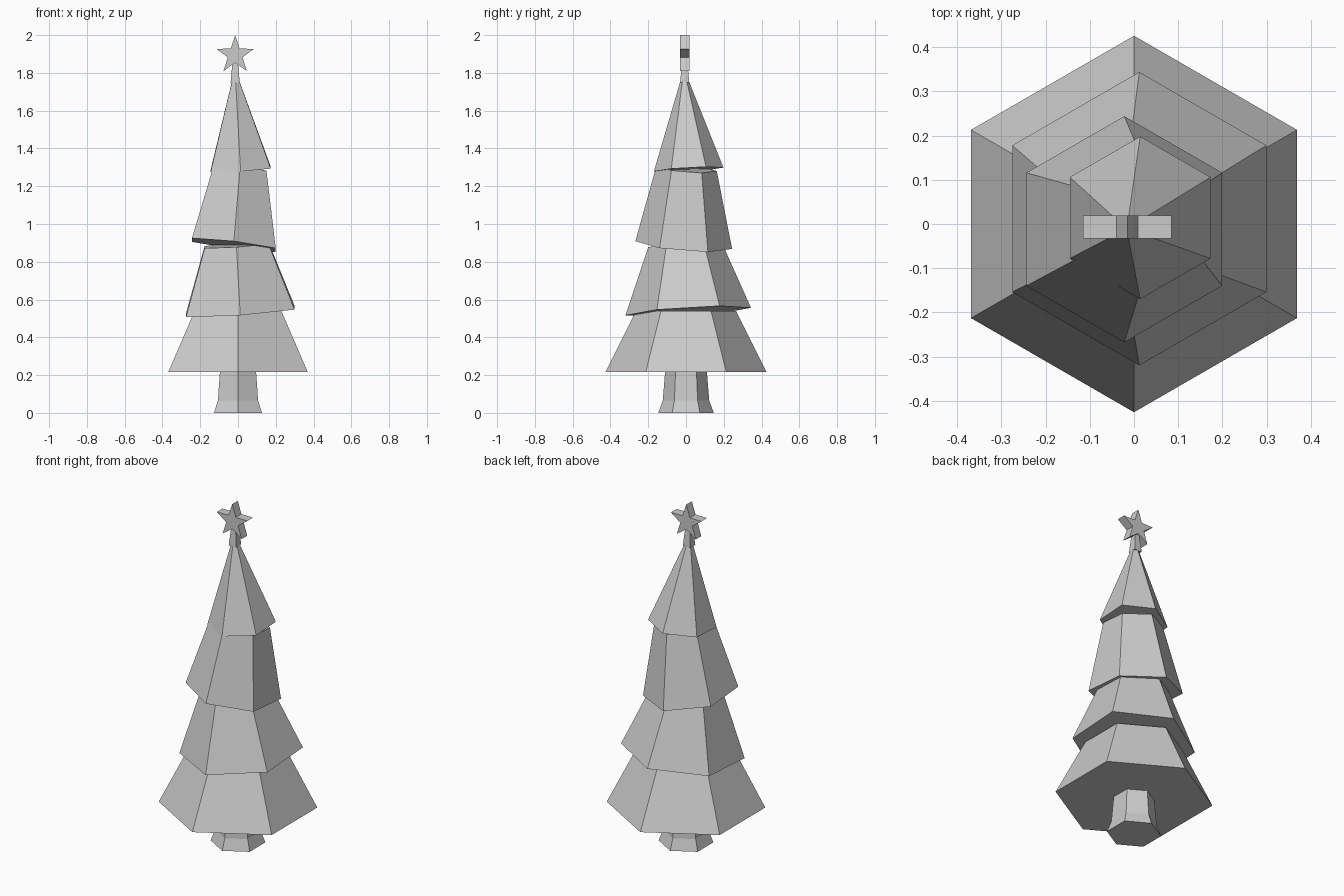
import bpy, bmesh, math
from mathutils import Vector

if "Cube" in bpy.data.objects:
    bpy.data.objects.remove(bpy.data.objects["Cube"])


def loft(name, rings):
    """Closed solid through a list of equal-length point rings."""
    bm = bmesh.new()
    loops = [[bm.verts.new(p) for p in r] for r in rings]
    for a, b in zip(loops, loops[1:]):
        for i in range(len(a)):
            j = (i + 1) % len(a)
            bm.faces.new((a[i], a[j], b[j], b[i]))
    bm.faces.new(loops[0][::-1])
    bm.faces.new(loops[-1])
    bmesh.ops.recalc_face_normals(bm, faces=bm.faces[:])
    me = bpy.data.meshes.new(name)
    bm.to_mesh(me)
    bm.free()
    ob = bpy.data.objects.new(name, me)
    bpy.context.collection.objects.link(ob)
    return ob


def ring(c, r, n=6, slope=(0, 0), start=90):
    """Regular polygon round c; z at x=y=0 is c[2] and follows the slope."""
    pts = []
    for i in range(n):
        t = math.radians(start + 360 * i / n)
        x, y = c[0] + r * math.cos(t), c[1] + r * math.sin(t)
        pts.append(Vector((x, y, c[2] + slope[0] * x + slope[1] * y)))
    return pts


# Trunk with flared foot
loft("trunk", [ring((0, 0, z), r) for z, r in
               ((0, 0.147), (0.065, 0.123), (0.25, 0.108))])

# Four foliage tiers, the upper three slightly tilted
# (bottom centre, bottom radius, slope, top centre, top radius)
tiers = [
    ((0, 0, 0.217), 0.426, (0, 0), (0, 0, 0.54), 0.265),
    ((0.012, 0.012, 0.535), 0.332, (0.07, 0.06), (-0.008, -0.005, 0.89), 0.195),
    ((-0.022, -0.012, 0.885), 0.256, (-0.12, -0.08), (0.012, 0.003, 1.295), 0.16),
    ((0.014, 0.014, 1.287), 0.184, (0.06, 0.055), (-0.013, -0.008, 1.765), 0.02),
]
for k, (c0, r0, slope, c1, r1) in enumerate(tiers, 1):
    loft(f"foliage_tier_{k}", [ring(c0, r0, slope=slope), ring(c1, r1, slope=slope)])

# Star holder
sx, sy = -0.015, -0.007
loft("star_holder", [ring((sx, sy, 1.75), 0.034, 4, start=45),
                     ring((sx, sy, 1.86), 0.02, 4, start=45)])

# Five-pointed star
profile = []
for i in range(10):
    r = 0.105 if i % 2 == 0 else 0.041
    t = math.radians(90 + 36 * i)
    profile.append((sx + r * math.cos(t), 1.895 + r * math.sin(t)))
loft("star", [[(x, sy + d, z) for x, z in profile] for d in (-0.026, 0.026)])
